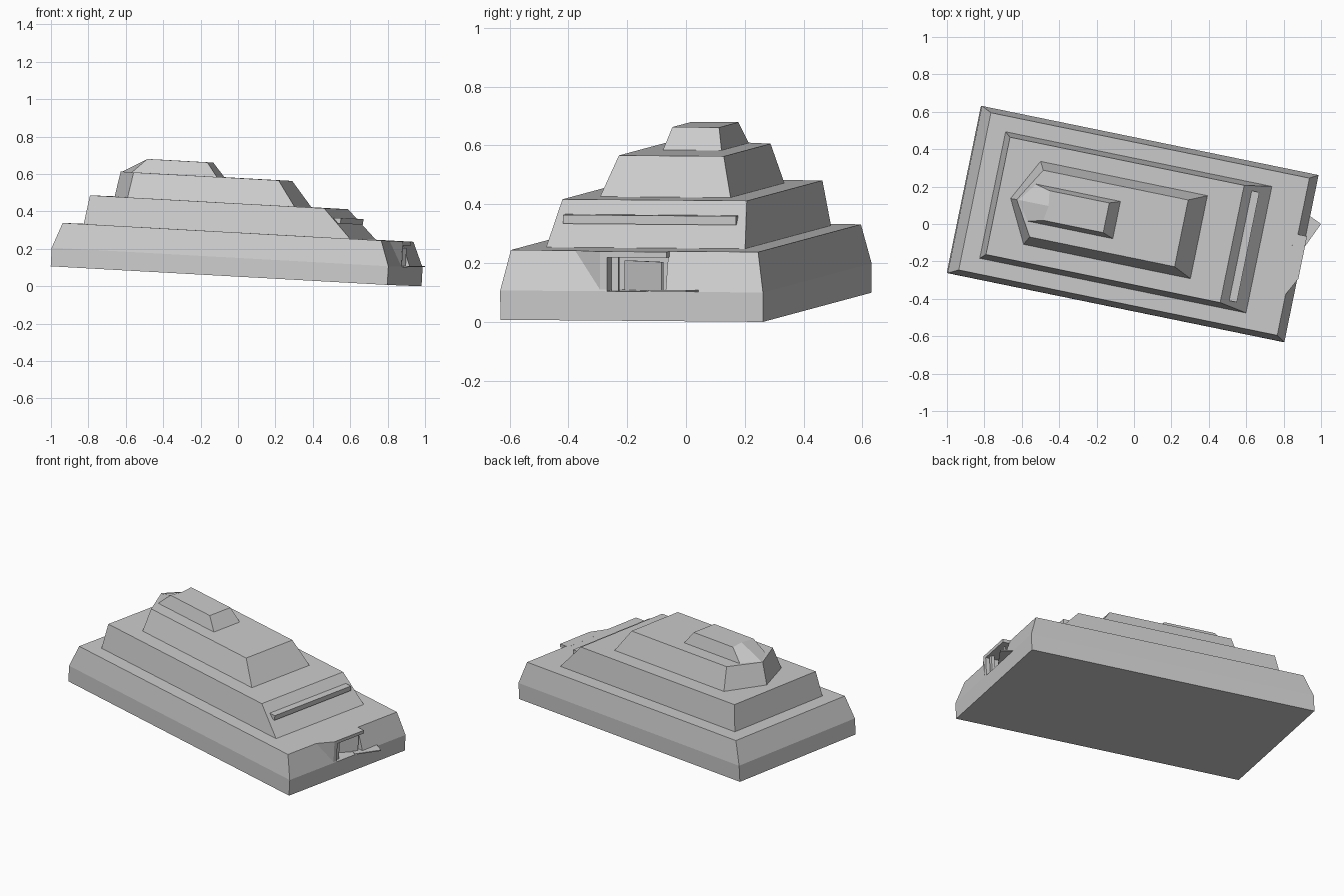
import bpy, bmesh
from math import radians
from mathutils import Matrix, Vector

cube = bpy.data.objects.get("Cube")
if cube:
    bpy.data.objects.remove(cube, do_unlink=True)

# One plain stone grey for everything
stone = bpy.data.materials.new("stone_grey")
stone.use_nodes = True
stone.diffuse_color = (0.6, 0.6, 0.6, 1)
shader = next(n for n in stone.node_tree.nodes if n.type == "BSDF_PRINCIPLED")
shader.inputs["Base Color"].default_value = (0.6, 0.6, 0.6, 1)

# The whole building is turned and leans down towards its entrance end
FRAME = (Matrix.Translation((-0.01, 0, 0.053))
         @ Matrix.Rotation(radians(-11.6), 4, "Z")
         @ Matrix.Rotation(radians(3.1), 4, "Y")
         @ Matrix.Rotation(radians(-0.45), 4, "X"))


def finish(name, bm, matrix=FRAME):
    bmesh.ops.recalc_face_normals(bm, faces=bm.faces)
    mesh = bpy.data.meshes.new(name)
    bm.to_mesh(mesh)
    bm.free()
    mesh.materials.append(stone)
    obj = bpy.data.objects.new(name, mesh)
    obj.matrix_world = matrix
    bpy.context.collection.objects.link(obj)
    return obj


def outline(u0, u1, half, tip=None):
    """Plan of one tier, with an optional pointed rear end."""
    pts = [(u0, -half), (u1, -half), (u1, half), (u0, half)]
    return pts + [(tip, 0)] if tip is not None else pts


def loft(name, rings):
    """Closed solid through (height, outline) rings."""
    bm = bmesh.new()
    loops = [[bm.verts.new((u, v, h)) for u, v in pts] for h, pts in rings]
    n = len(loops[0])
    bm.faces.new(loops[0])
    bm.faces.new(loops[-1])
    for low, high in zip(loops, loops[1:]):
        for i in range(n):
            j = (i + 1) % n
            bm.faces.new((low[i], low[j], high[j], high[i]))
    return finish(name, bm)


def box(name, u, v, h):
    pts = [(u[0], v[0]), (u[1], v[0]), (u[1], v[1]), (u[0], v[1])]
    return loft(name, [(h[0], pts), (h[1], pts)])


# Stepped tiers
base = loft("base_tier", [(0, outline(-0.92, 0.92, 0.456)),
                          (0.1, outline(-0.92, 0.92, 0.456)),
                          (0.235, outline(-0.873, 0.868, 0.429))])
loft("second_tier", [(0.23, outline(-0.776, 0.685, 0.346)),
                     (0.39, outline(-0.755, 0.525, 0.32))])
loft("third_tier", [(0.385, outline(-0.569, 0.347, 0.228, -0.687)),
                    (0.525, outline(-0.552, 0.24, 0.182, -0.66))])
loft("top_tier", [(0.52, outline(-0.583, -0.11, 0.103, -0.66)),
                  (0.6, outline(-0.502, -0.175, 0.081, -0.49))])

# Ledge across the sloping end of the second tier
box("end_ledge", (0.5, 0.615), (-0.3, 0.3), (0.312, 0.342))

# Entrance recess cut into the base
cutter = box("recess_cutter", (0.8, 1.0), (-0.085, 0.118), (0.1, 0.215))
cutter.hide_render = True
cut = base.modifiers.new("entrance", "BOOLEAN")
cut.object = cutter
cut.solver = "EXACT"
bpy.context.view_layer.objects.active = base
bpy.ops.object.modifier_apply(modifier="entrance")
bpy.data.objects.remove(cutter, do_unlink=True)

# Porch roof and posts
box("porch_roof", (0.85, 0.918), (-0.11, 0.122), (0.215, 0.2352))
box("porch_jamb", (0.86, 0.918), (-0.11, -0.085), (0.095, 0.215))
box("porch_post", (0.88, 0.9), (-0.073, -0.05), (0.1, 0.215))

# Splayed cheek beside the porch
bm = bmesh.new()
for co in ((0.866, -0.21, 0.235), (0.918, -0.11, 0.235),
           (0.918, -0.11, 0.098), (0.85, -0.11, 0.235), (0.85, -0.11, 0.098)):
    bm.verts.new(co)
bmesh.ops.convex_hull(bm, input=bm.verts)
finish("porch_cheek", bm)

# Door leaf standing open inside the recess
leaf = [(0.81, -0.04), (0.818, -0.045), (0.9, 0.1), (0.892, 0.105)]
loft("door_leaf", [(0.1, leaf), (0.2, leaf)])

# Level, turned landing plate at the threshold
bm = bmesh.new()
corner, a, b = Vector((1, 0, 0.108)), Vector((-0.81, 0.58, 0)), Vector((-0.58, -0.81, 0))
plate = [corner, corner + a * 0.13, corner + a * 0.13 + b * 0.16, corner + b * 0.16]
face = bm.faces.new([bm.verts.new(p) for p in plate])
extruded = bmesh.ops.extrude_face_region(bm, geom=[face])["geom"]
for vert in (g for g in extruded if isinstance(g, bmesh.types.BMVert)):
    vert.co.z -= 0.006
finish("landing_plate", bm, Matrix.Identity(4))
